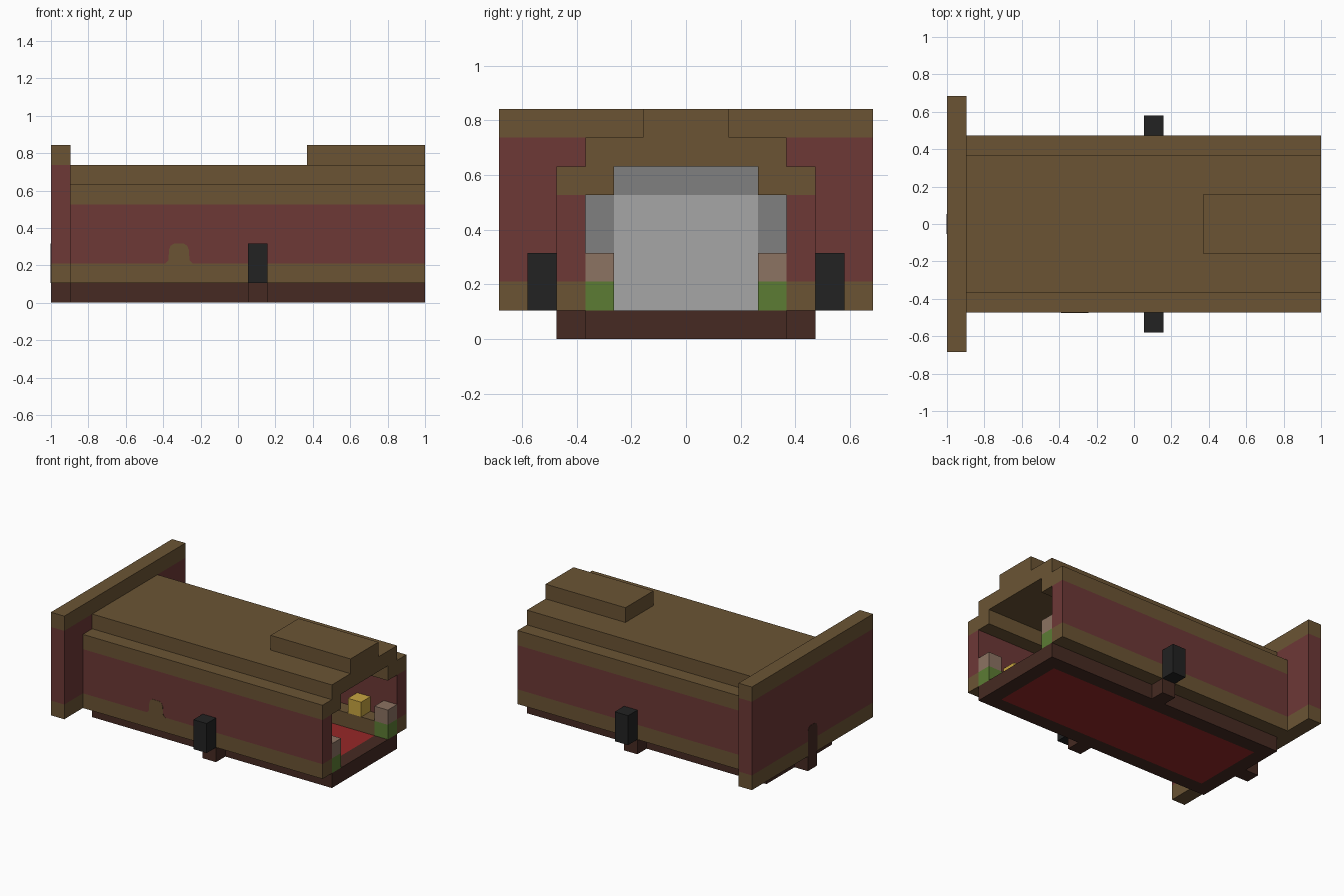
import bpy
import bmesh
from mathutils import Vector

if "Cube" in bpy.data.objects:
    bpy.data.objects.remove(bpy.data.objects["Cube"], do_unlink=True)

U = 2 / 19  # one block


def linear(c):
    c /= 255
    return c / 12.92 if c <= 0.04045 else ((c + 0.055) / 1.055) ** 2.4


def material(name, r, g, b):
    m = bpy.data.materials.new(name)
    m.use_nodes = True
    col = (linear(r), linear(g), linear(b), 1)
    m.diffuse_color = col
    bsdf = m.node_tree.nodes["Principled BSDF"]
    bsdf.inputs["Base Color"].default_value = col
    bsdf.inputs["Roughness"].default_value = 0.9
    return m


brown = material("timber brown", 107, 84, 52)
red = material("brick red", 109, 56, 54)
dark = material("dark brown", 70, 42, 34)
black = material("black", 34, 34, 34)
green = material("green", 92, 124, 52)
tan = material("pale tan", 140, 115, 98)
light_grey = material("light grey", 166, 166, 166)
grey = material("mid grey", 128, 128, 128)
yellow = material("yellow", 200, 165, 65)
carpet = material("carpet red", 150, 40, 40)


def place(x, y, z):
    """Block coordinates (x from the tall end, y from the middle) to units."""
    return Vector((x * U - 1, y * U, z * U))


def finish(name, bm, mats):
    bmesh.ops.recalc_face_normals(bm, faces=bm.faces[:])
    me = bpy.data.meshes.new(name)
    bm.to_mesh(me)
    bm.free()
    for m in mats:
        me.materials.append(m)
    ob = bpy.data.objects.new(name, me)
    bpy.context.collection.objects.link(ob)
    return ob


def box(name, x, y, z, mats, cuts=(), rule=None):
    """Box over block ranges; cuts are (axis, block position); rule picks a colour."""
    bm = bmesh.new()
    bmesh.ops.create_cube(bm, size=1)
    lo, hi = place(x[0], y[0], z[0]), place(x[1], y[1], z[1])
    for v in bm.verts:
        v.co = Vector([lo[i] if v.co[i] < 0 else hi[i] for i in range(3)])
    for axis, pos in cuts:
        n = Vector([float(i == axis) for i in range(3)])
        bmesh.ops.bisect_plane(bm, geom=bm.verts[:] + bm.edges[:] + bm.faces[:],
                               plane_co=place(pos, pos, pos), plane_no=n)
    bm.normal_update()
    if rule:
        for f in bm.faces:
            c = f.calc_center_median()
            f.material_index = rule((c.x + 1) / U, c.y / U, c.z / U, f.normal)
    return finish(name, bm, mats)


def prism(name, outline, offset, mat):
    """Extrude an outline of points along an offset."""
    bm = bmesh.new()
    face = bm.faces.new([bm.verts.new(p) for p in outline])
    ext = bmesh.ops.extrude_face_region(bm, geom=[face], use_keep_orig=True)
    verts = [g for g in ext["geom"] if isinstance(g, bmesh.types.BMVert)]
    bmesh.ops.translate(bm, verts=verts, vec=offset)
    return finish(name, bm, [mat])


def mirrored(half):
    return half + [(-a, b) for a, b in reversed(half)]


# Floor slab with a carpet framed by a dark border
box("floor_slab", (1, 19), (-3.5, 3.5), (0, 1), [dark, carpet],
    [(0, 2), (0, 18), (1, -2.5), (1, 2.5)],
    lambda x, y, z, n: int(abs(n.z) > 0.5 and 2 < x < 18 and abs(y) < 2.5))

# Tall end wall, timber at top and bottom
box("end_wall", (0, 1), (-6.5, 6.5), (1, 8), [brown, red], [(2, 2), (2, 7)],
    lambda x, y, z, n: int(2 < z < 7))

# Stepped roof with a hollow middle, and the raised block on top
roof = mirrored([(2.5, 6), (2.5, 5), (4.5, 5), (4.5, 6), (3.5, 6), (3.5, 7)])
prism("roof", [place(1, y, z) for y, z in roof], Vector((18 * U, 0, 0)), brown)
box("roof_block", (13, 19), (-1.5, 1.5), (7, 8), [brown])

# Parts repeated on both sides
for side, s in (("left", 1), ("right", -1)):
    def span(a, b):
        return tuple(sorted((a * s, b * s)))
    box("side_wall_" + side, (1, 19), span(3.5, 4.5), (1, 5), [brown, red],
        [(2, 2)], lambda x, y, z, n: int(z > 2))
    box("side_lamp_" + side, (10, 11), span(4.5, 5.5), (1, 3), [black])
    box("lamp_support_" + side, (10, 11), span(3.5, 4.5), (0, 1), [dark])
    box("entry_post_" + side, (18, 19), span(2.5, 3.5), (1, 3), [green, tan],
        [(2, 2)], lambda x, y, z, n: int(z > 2))
    box("bench_" + side, (1, 18), span(2.5, 3.5), (1, 2), [brown])
    box("yellow_seat_" + side, (16, 17), span(2.5, 3.5), (2, 3), [yellow])

# Grey panel inside the end wall
inner = mirrored([(3.5, 1), (3.5, 5), (2.5, 5), (2.5, 6)])
prism("inner_panel", [place(1, y, z) for y, z in inner], Vector((0.003, 0, 0)), grey)
box("inner_screen", (1, 1.06), (-2.5, 2.5), (1, 5), [light_grey])

# Doorstep and arched door on the tall end
box("doorstep", (0, 1), (-0.5, 0.5), (0, 1), [dark])
arch = mirrored([(0.5, 1), (0.5, 2.7), (0.42, 2.9), (0.25, 3)])
prism("end_door", [place(0, y, z) for y, z in arch], Vector((-0.002, 0, 0)), dark)

# Small timber patch on the front wall
patch = mirrored([(0.7, 2), (0.54, 2.15), (0.5, 2.7), (0.42, 2.9), (0.25, 3)])
prism("front_patch", [place(6.5 + a, -4.5, z) for a, z in patch],
      Vector((0, -0.002, 0)), brown)
